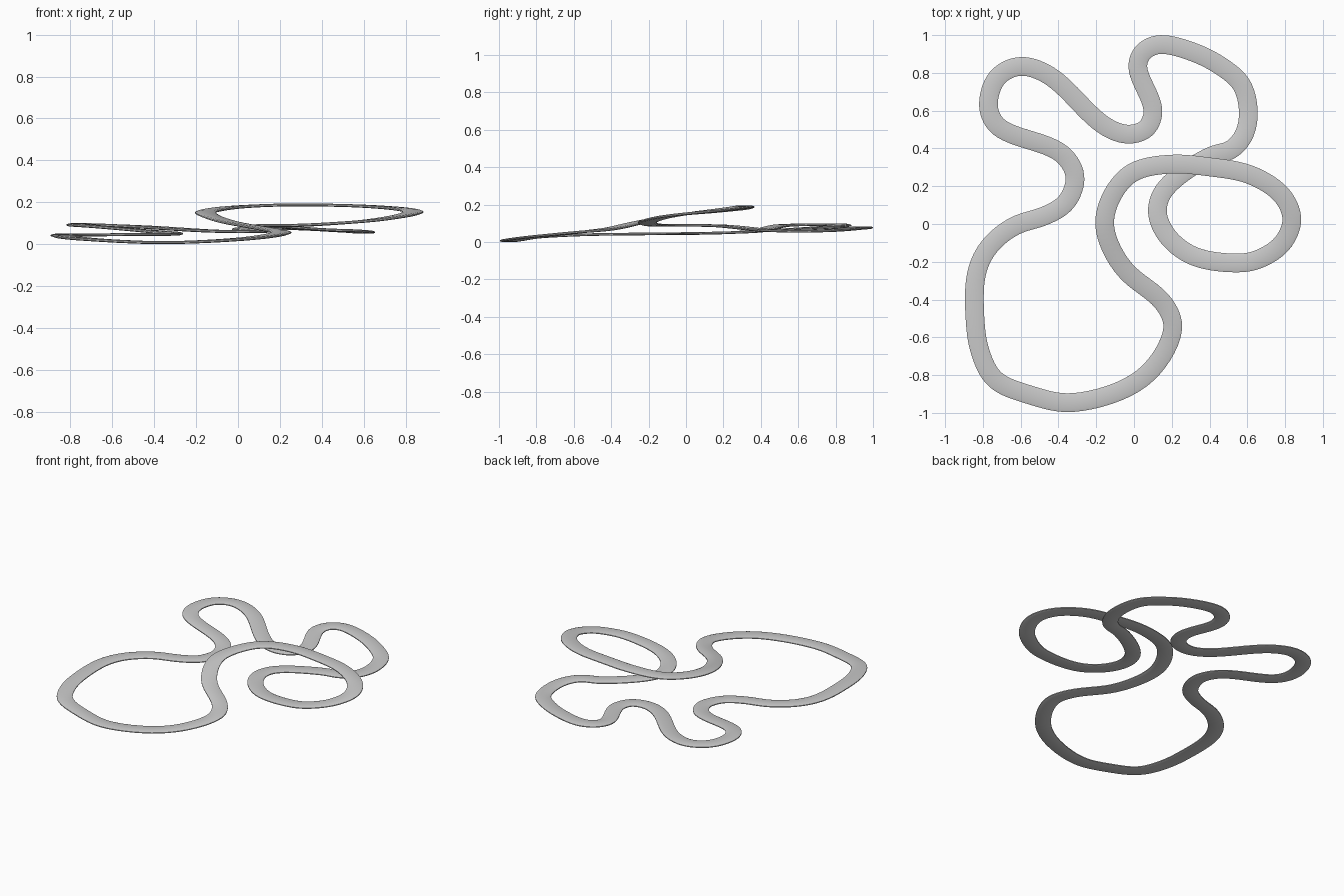
import bpy
from mathutils import Vector

if "Cube" in bpy.data.objects:
    bpy.data.objects.remove(bpy.data.objects["Cube"])

# Centreline of the closed circuit: x, y, height
PATH = [
    (-.325, -.949, .008), (.045, -.822, .027), (.209, -.56, .055), (.152, -.41, .07),
    (-.05, -.245, .107), (-.156, -.026, .148), (-.125, .135, .163), (-.01, .274, .178),
    (.2, .318, .188), (.40, .302, .188), (.61, .264, .182), (.78, .158, .169),
    (.838, .026, .155), (.785, -.105, .137), (.66, -.187, .117), (.548, -.207, .106),
    (.32, -.174, .092), (.18, -.07, .09), (.122, .063, .09), (.165, .19, .087),
    (.40, .358, .07), (.515, .393, .066), (.585, .476, .061),
    (.606, .598, .058), (.57, .74, .061), (.46, .836, .067), (.32, .908, .074),
    (.135, .952, .078), (.045, .908, .076), (.018, .82, .071), (.103, .61, .062),
    (.066, .505, .061), (-.04, .474, .061), (-.18, .534, .066), (-.43, .777, .082),
    (-.6, .837, .09), (-.727, .775, .094), (-.772, .62, .093), (-.71, .503, .088),
    (-.394, .386, .06), (-.31, .254, .052), (-.357, .115, .048), (-.474, .042, .047),
    (-.63, -.008, .046), (-.765, -.116, .045), (-.835, -.26, .044), (-.842, -.5, .041),
    (-.817, -.67, .035), (-.738, -.825, .026), (-.553, -.904, .014),
]
HALF_WIDTH, HALF_THICK = .0495, .007


def smooth_path(points, steps=8):
    """Smooth closed Catmull-Rom (centripetal) sampling of the centreline."""
    out, n = [], len(points)
    pts = [Vector(p) for p in points]
    for i in range(n):
        p = [pts[(i + k - 1) % n] for k in range(4)]
        t = [0]
        for a, b in zip(p, p[1:]):
            t.append(t[-1] + (b - a).length ** .5)
        m1 = (t[2] - t[1]) * ((p[1] - p[0]) / t[1] - (p[2] - p[0]) / t[2] + (p[2] - p[1]) / (t[2] - t[1]))
        m2 = (t[2] - t[1]) * ((p[2] - p[1]) / (t[2] - t[1]) - (p[3] - p[1]) / (t[3] - t[1]) + (p[3] - p[2]) / (t[3] - t[2]))
        for s in range(steps):
            u = s / steps
            out.append(p[1] * (2*u**3 - 3*u*u + 1) + m1 * (u**3 - 2*u*u + u)
                       + p[2] * (3*u*u - 2*u**3) + m2 * (u**3 - u*u))
    # light smoothing evens out the curvature
    for _ in range(5):
        out = [(out[i - 1] + out[i] * 2 + out[(i + 1) % len(out)]) / 4 for i in range(len(out))]
    return out


# Flat ribbon section with slightly thinned edges
section = [(-1, -.4), (-.75, -1), (.75, -1), (1, -.4), (1, .4), (.75, 1), (-.75, 1), (-1, .4)]
line = smooth_path(PATH)
n, k = len(line), len(section)
verts, faces = [], []
for i, c in enumerate(line):
    along = (line[(i + 1) % n] - line[i - 1]).normalized()
    side = along.cross(Vector((0, 0, 1))).normalized()
    up = side.cross(along)
    verts += [c + side * (a * HALF_WIDTH) + up * (b * HALF_THICK) for a, b in section]
    for j in range(k):
        i2, j2 = (i + 1) % n, (j + 1) % k
        faces.append((i * k + j, i * k + j2, i2 * k + j2, i2 * k + j))

# Rest the lowest point on the ground
low = min(v.z for v in verts)
verts = [v - Vector((0, 0, low)) for v in verts]

mesh = bpy.data.meshes.new("track_ribbon")
mesh.from_pydata(verts, [], faces)
track = bpy.data.objects.new("track_ribbon", mesh)
bpy.context.collection.objects.link(track)
bpy.context.view_layer.objects.active = track
track.select_set(True)

# Outward normals and smooth shading with crisp rims
bpy.ops.object.mode_set(mode='EDIT')
bpy.ops.mesh.select_all(action='SELECT')
bpy.ops.mesh.normals_make_consistent(inside=False)
bpy.ops.object.mode_set(mode='OBJECT')
bpy.ops.object.shade_smooth_by_angle(angle=.6)
